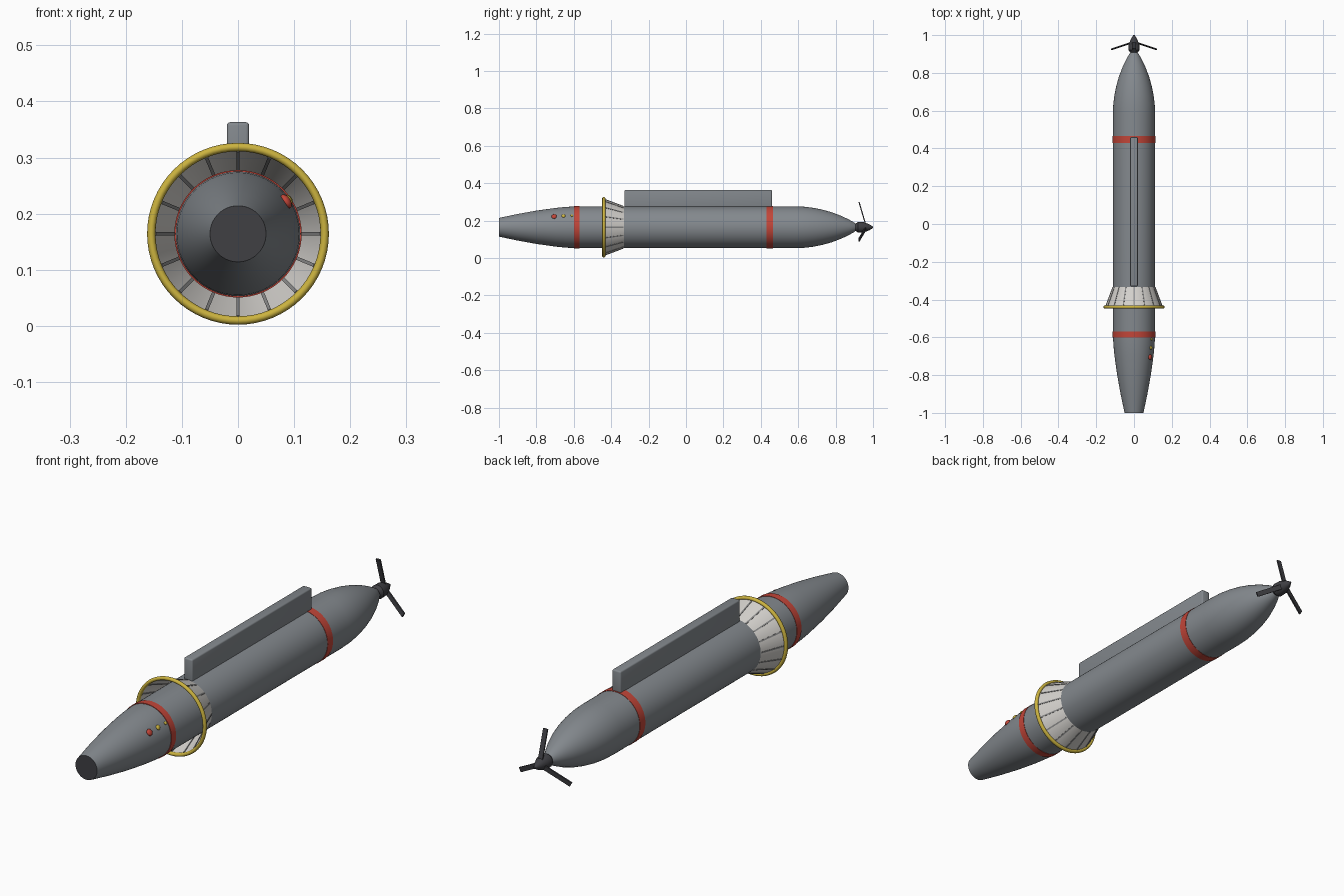
import bpy, bmesh, math
from mathutils import Matrix, Vector

if "Cube" in bpy.data.objects:
    bpy.data.objects.remove(bpy.data.objects["Cube"])

AXIS_Z = 0.164

def material(name, rgb):
    m = bpy.data.materials.new(name)
    m.diffuse_color = (*rgb, 1)
    m.use_nodes = True
    m.node_tree.nodes["Principled BSDF"].inputs["Base Color"].default_value = m.diffuse_color
    return m

GREY = material("hull grey", (0.23, 0.25, 0.27))
DARK = material("dark metal", (0.05, 0.05, 0.057))
RED = material("signal red", (0.54, 0.06, 0.04))
YELLOW = material("ring yellow", (0.60, 0.45, 0.05))
WHITE = material("off white", (0.66, 0.64, 0.61))
RIB = material("rib grey", (0.26, 0.26, 0.26))

def finish(name, bm, mats, angle=35):
    bmesh.ops.recalc_face_normals(bm, faces=bm.faces)
    me = bpy.data.meshes.new(name)
    bm.to_mesh(me)
    bm.free()
    ob = bpy.data.objects.new(name, me)
    bpy.context.collection.objects.link(ob)
    for m in mats:
        me.materials.append(m)
    bpy.ops.object.select_all(action='DESELECT')
    ob.select_set(True)
    bpy.context.view_layer.objects.active = ob
    bpy.ops.object.shade_smooth_by_angle(angle=math.radians(angle))
    return ob

def lathe(name, profile, mats, n=64, closed=False, caps=True):
    """Turn (y, radius) points about the long axis."""
    bm = bmesh.new()
    rings = []
    for y, r in profile:
        rings.append([bm.verts.new((r * math.cos(2 * math.pi * i / n), y,
                                    AXIS_Z + r * math.sin(2 * math.pi * i / n)))
                      for i in range(n)])
    pairs = list(zip(rings, rings[1:]))
    if closed:
        pairs.append((rings[-1], rings[0]))
    for a, b in pairs:
        for i in range(n):
            j = (i + 1) % n
            bm.faces.new((a[i], a[j], b[j], b[i]))
    if caps and not closed:
        front = bm.faces.new(rings[0])
        bm.faces.new(rings[-1])
        front.material_index = len(mats) - 1
    return finish(name, bm, mats)

def box(bm, size, matrix):
    bmesh.ops.create_cube(bm, size=1, matrix=matrix @ Matrix.Diagonal((*size, 1)))

# Hull with tapered nose, dark front opening and rounded tail
hull = [(-1, 0.050), (-0.9, 0.071), (-0.8, 0.089), (-0.7, 0.103), (-0.64, 0.109),
        (-0.58, 0.112), (0.58, 0.112), (0.63, 0.110), (0.68, 0.104), (0.73, 0.094),
        (0.78, 0.080), (0.83, 0.061), (0.87, 0.042), (0.90, 0.025), (0.915, 0.012)]
lathe("hull", hull, [GREY, DARK])

# Red bands
for name, y0, y1 in (("front_band", -0.60, -0.57), ("rear_band", 0.43, 0.465)):
    lathe(name, [(y0, 0.108), (y0, 0.1135), (y1, 0.1135), (y1, 0.108)], [RED], closed=True)

# Flared collar, open toward the nose
lathe("collar", [(-0.33, 0.111), (-0.44, 0.152), (-0.44, 0.149), (-0.335, 0.109)],
      [WHITE], closed=True)

# Yellow rim of the collar
lathe("collar_rim", [(-0.4395 + 0.0085 * math.cos(a), 0.1545 + 0.0075 * math.sin(a))
                     for a in (2 * math.pi * k / 12 for k in range(12))], [YELLOW], closed=True)

# Ribs following the collar slope
bm = bmesh.new()
start, end = Vector((0, -0.335, 0.1105)), Vector((0, -0.437, 0.149))
slope = math.atan2(end.z - start.z, end.y - start.y)
for k in range(16):
    place = (Matrix.Translation((0, 0, AXIS_Z)) @ Matrix.Rotation(2 * math.pi * k / 16, 4, 'Y')
             @ Matrix.Translation((start + end) / 2) @ Matrix.Rotation(slope, 4, 'X'))
    box(bm, (0.006, (end - start).length, 0.007), place)
finish("collar_ribs", bm, [RIB])

# Long keel box on top
bm = bmesh.new()
box(bm, (0.04, 0.79, 0.103), Matrix.Translation((0, 0.065, 0.3115)))
bmesh.ops.bevel(bm, geom=bm.edges[:], offset=0.006, segments=3, affect='EDGES', profile=0.5)
finish("top_rail", bm, [GREY])

# Propeller hub
lathe("propeller_hub", [(0.905, 0.018), (0.92, 0.029), (0.95, 0.028), (0.98, 0.016), (1.0, 0.004)],
      [DARK], n=24)

# Three swept-back blades
bm = bmesh.new()
root, tip = Vector((0, 0.962, 0.010)), Vector((0, 0.925, 0.135))
lean = math.atan2(root.y - tip.y, tip.z - root.z)
for k in range(3):
    place = (Matrix.Translation((0, 0, AXIS_Z)) @ Matrix.Rotation(2 * math.pi * k / 3, 4, 'Y')
             @ Matrix.Translation((root + tip) / 2) @ Matrix.Rotation(lean, 4, 'X'))
    box(bm, (0.02, 0.006, (tip - root).length), place)
finish("propeller_blades", bm, [DARK])

# Signal buttons on the right of the nose
for name, y, dist, r, mat in (("red_button", -0.705, 0.103, 0.014, RED),
                              ("middle_button", -0.655, 0.108, 0.010, YELLOW),
                              ("rear_button", -0.61, 0.111, 0.007, YELLOW)):
    bm = bmesh.new()
    place = (Matrix.Translation((0, y, AXIS_Z)) @ Matrix.Rotation(math.radians(56), 4, 'Y')
             @ Matrix.Translation((0, 0, dist)) @ Matrix.Diagonal((1, 1, 0.6, 1)))
    bmesh.ops.create_uvsphere(bm, u_segments=16, v_segments=10, radius=r, matrix=place)
    finish(name, bm, [mat])
